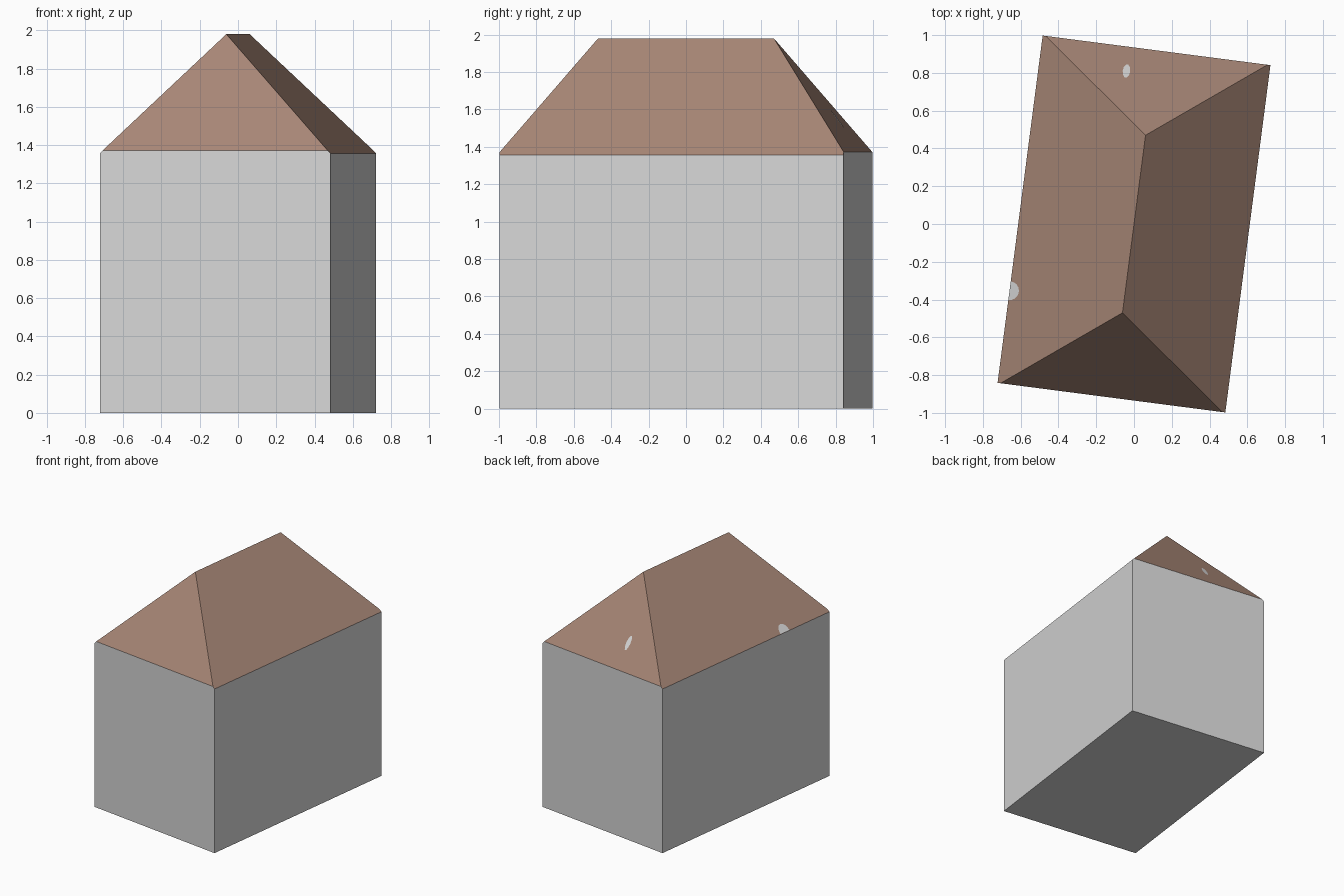
import bpy, bmesh, math
from mathutils import Matrix, Vector

if "Cube" in bpy.data.objects:
    bpy.data.objects.remove(bpy.data.objects["Cube"])

W, L = 0.608, 0.927              # half width and half length of the footprint
RIDGE, TOP = 0.474, 1.98         # half ridge length and ridge height
SIDE_EAVE, END_EAVE = 1.357, 1.373
TURN = Matrix.Rotation(math.radians(-7.4), 4, 'Z')


def material(name, rgb):
    m = bpy.data.materials.new(name)
    m.diffuse_color = (*rgb, 1)
    m.use_nodes = True
    m.node_tree.nodes["Principled BSDF"].inputs["Base Color"].default_value = m.diffuse_color
    return m


def add_object(name, bm, mat):
    bm.transform(TURN)
    mesh = bpy.data.meshes.new(name)
    bm.to_mesh(mesh)
    bm.free()
    mesh.materials.append(mat)
    bpy.context.collection.objects.link(bpy.data.objects.new(name, mesh))


def house_solid():
    # tall block trimmed by the four roof planes
    bm = bmesh.new()
    bmesh.ops.create_cube(bm, size=1)
    bm.transform(Matrix.Translation((0, 0, 1.5)) @ Matrix.Diagonal((2 * W, 2 * L, 3, 1)))
    for s in (-1, 1):
        for point, normal in (
                ((s * W, 0, SIDE_EAVE), (s * (TOP - SIDE_EAVE), 0, W)),
                ((0, s * L, END_EAVE), (0, s * (TOP - END_EAVE), L - RIDGE))):
            cut = bmesh.ops.bisect_plane(
                bm, geom=bm.verts[:] + bm.edges[:] + bm.faces[:], dist=1e-6,
                plane_co=point, plane_no=Vector(normal).normalized(), clear_outer=True)
            rim = [e for e in cut['geom_cut'] if isinstance(e, bmesh.types.BMEdge)]
            bmesh.ops.contextual_create(bm, geom=rim)
    bmesh.ops.recalc_face_normals(bm, faces=bm.faces[:])
    return bm


def part(name, mat, roof):
    # keep either the sloping faces or the walls and floor
    bm = house_solid()
    drop = [f for f in bm.faces if (f.normal.z > 0.2) != roof]
    bmesh.ops.delete(bm, geom=drop, context='FACES')
    add_object(name, bm, mat)


def patch(name, mat, cx, cy, rx, ry, start, sweep, height):
    # small flat bare spot lying on a roof slope
    bm = bmesh.new()
    verts = []
    for i in range(10):
        a = math.radians(start + sweep * i / 10)
        x, y = cx + rx * math.cos(a), cy + ry * math.sin(a)
        verts.append(bm.verts.new((x, y, height(x, y) + 0.002)))
    bm.faces.new(verts)
    add_object(name, bm, mat)


grey = material("wall grey", (0.68, 0.68, 0.68))
brown = material("roof brown", (0.39, 0.24, 0.182))

part("walls", grey, False)
part("hip_roof", brown, True)

# bare spots on the back and left slopes
patch("back_roof_spot", grey, -0.144, 0.798, 0.02, 0.036, 0, 360,
      lambda x, y: END_EAVE + (L - y) * (TOP - END_EAVE) / (L - RIDGE))
patch("left_roof_spot", grey, -W, -0.435, 0.05, 0.05, -90, 200,
      lambda x, y: SIDE_EAVE + (W + x) * (TOP - SIDE_EAVE) / W)
